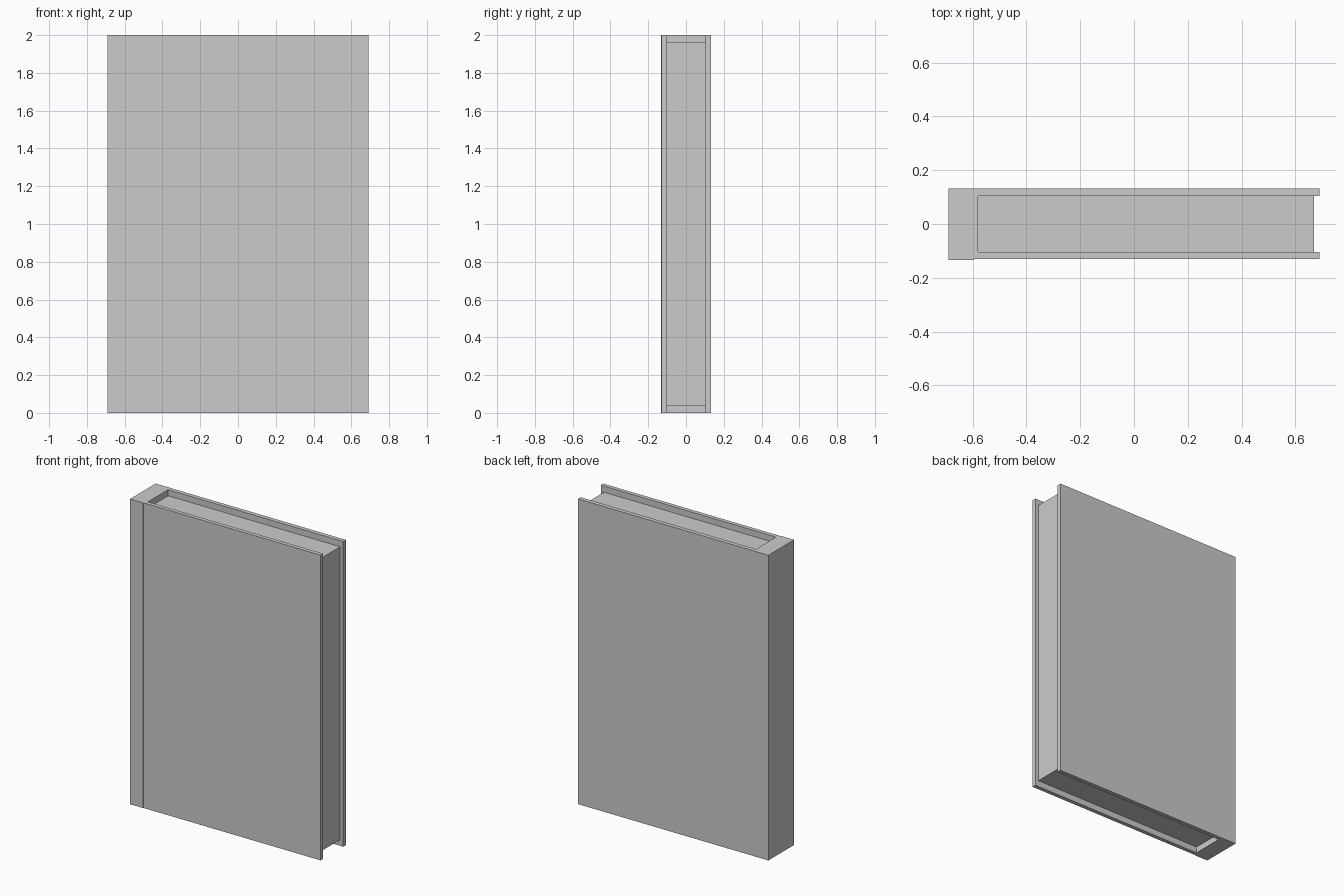
import bpy
import bmesh

cube = bpy.data.objects.get("Cube")
if cube:
    bpy.data.objects.remove(cube, do_unlink=True)

# One plain grey for the whole book
grey = bpy.data.materials.new("plain_grey")
grey.use_nodes = True
colour = (0.6, 0.6, 0.6, 1)
grey.diffuse_color = colour
grey.node_tree.nodes["Principled BSDF"].inputs["Base Color"].default_value = colour


def extrude_outline(name, outline, bottom, top):
    """Raise a flat xy outline from bottom to top."""
    bm = bmesh.new()
    face = bm.faces.new([bm.verts.new((x, y, bottom)) for x, y in outline])
    raised = bmesh.ops.extrude_face_region(bm, geom=[face])["geom"]
    verts = [v for v in raised if isinstance(v, bmesh.types.BMVert)]
    bmesh.ops.translate(bm, verts=verts, vec=(0, 0, top - bottom))
    bmesh.ops.recalc_face_normals(bm, faces=bm.faces)
    mesh = bpy.data.meshes.new(name)
    bm.to_mesh(mesh)
    bm.free()
    mesh.materials.append(grey)
    obj = bpy.data.objects.new(name, mesh)
    bpy.context.collection.objects.link(obj)
    return obj


LEFT, RIGHT = -0.69, 0.69       # spine back and cover edge
HINGE, INNER = -0.595, -0.58    # seam on the front, inside of the spine
OUT, IN = 0.132, 0.104          # outer and inner cover faces
STEP = 0.003                    # spine stands slightly proud at the front

# Hard cover: spine and both boards in one C-shaped outline
extrude_outline("cover", [
    (LEFT, -OUT - STEP / 2), (HINGE, -OUT - STEP / 2), (HINGE, -OUT + STEP / 2),
    (RIGHT, -OUT + STEP / 2), (RIGHT, -IN), (INNER, -IN),
    (INNER, IN), (RIGHT, IN), (RIGHT, OUT), (LEFT, OUT)], 0, 2)

# Page block, set back from the cover on three sides
extrude_outline("pages", [
    (INNER, -IN), (0.668, -IN), (0.668, IN), (INNER, IN)], 0.04, 1.96)
